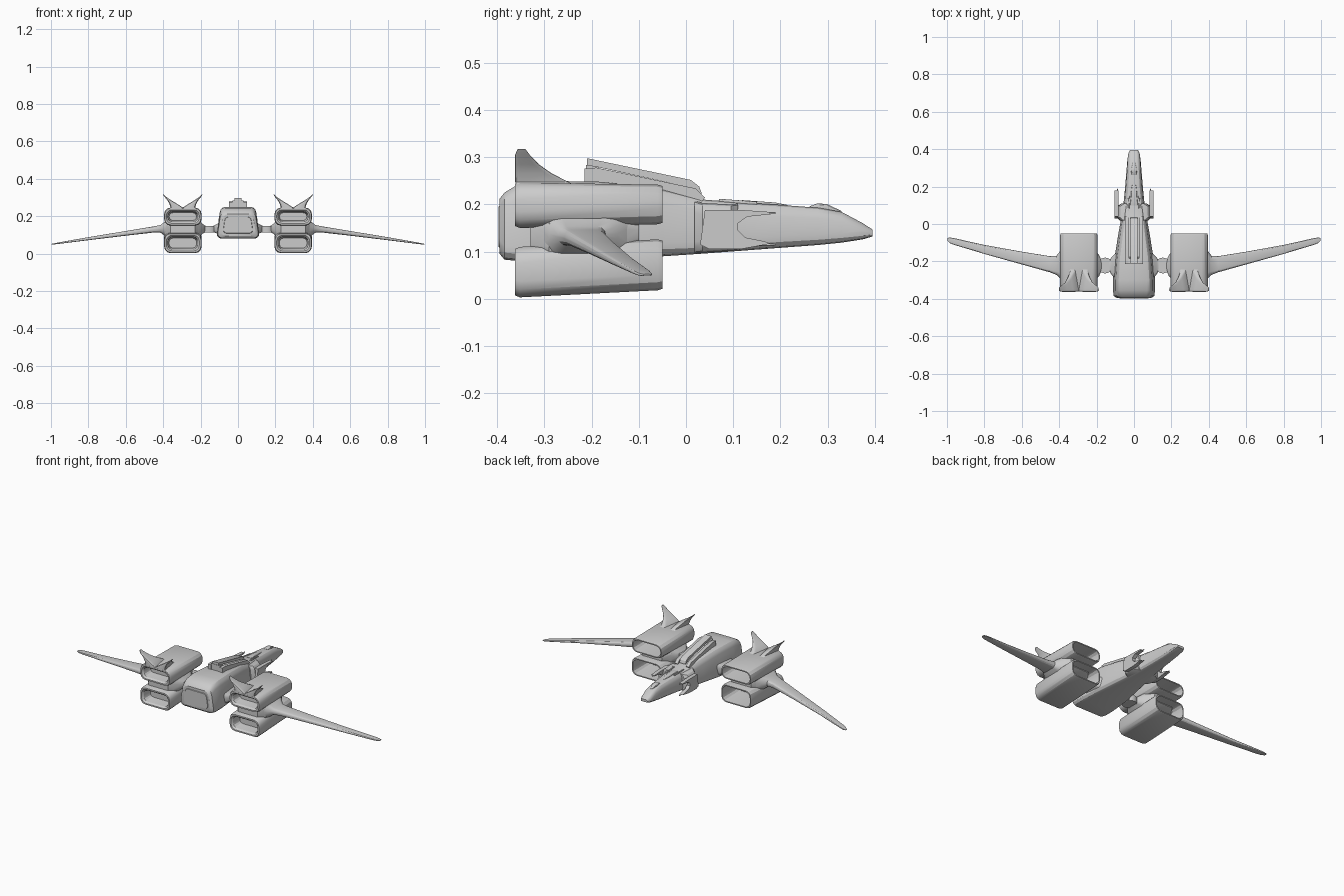
import bpy, bmesh, math


def finish(name, bm, mirror):
    bmesh.ops.recalc_face_normals(bm, faces=bm.faces)
    me = bpy.data.meshes.new(name)
    bm.to_mesh(me)
    bm.free()
    ob = bpy.data.objects.new(name, me)
    bpy.context.collection.objects.link(ob)
    if mirror:
        ob.modifiers.new("Mirror", 'MIRROR')
    return ob


def ring(u0, u1, v0, v1, r, taper=0.0, seg=3):
    """Rounded rectangle; taper narrows the upper side."""
    r = min(r, (u1 - u0) * 0.49, (v1 - v0) * 0.49)
    mid = (u0 + u1) / 2
    pts = []
    corners = [(u1 - r, v1 - r), (u0 + r, v1 - r), (u0 + r, v0 + r), (u1 - r, v0 + r)]
    for k, (cu, cv) in enumerate(corners):
        for i in range(seg + 1):
            a = math.pi / 2 * (k + i / seg)
            u, v = cu + r * math.cos(a), cv + r * math.sin(a)
            pts.append((mid + (u - mid) * (1 - taper * (v - v0) / (v1 - v0)), v))
    return pts


def loft(name, axis, sections, mirror=False):
    """Skin rounded rectangles (pos, u0, u1, v0, v1, radius[, taper]) along an axis."""
    place = {'x': lambda p, u, v: (p, u, v),
             'y': lambda p, u, v: (u, p, v),
             'z': lambda p, u, v: (u, v, p)}[axis]
    bm = bmesh.new()
    rings = [[bm.verts.new(place(s[0], u, v)) for u, v in ring(*s[1:])] for s in sections]
    n = len(rings[0])
    for a, b in zip(rings, rings[1:]):
        for i in range(n):
            j = (i + 1) % n
            bm.faces.new((a[i], a[j], b[j], b[i]))
    bm.faces.new(rings[0])
    bm.faces.new(rings[-1])
    return finish(name, bm, mirror)


def plate(name, outline, x0, x1, mirror=True):
    """Extrude a (y, z) outline from x0 to x1."""
    bm = bmesh.new()
    f = bm.faces.new([bm.verts.new((x0, y, z)) for y, z in outline])
    ext = bmesh.ops.extrude_face_region(bm, geom=[f])
    bmesh.ops.translate(bm, vec=(x1 - x0, 0, 0),
                        verts=[e for e in ext['geom'] if isinstance(e, bmesh.types.BMVert)])
    return finish(name, bm, mirror)


# fuselage: y, z bottom, z top, half width, corner radius
body = [(-.395, .095, .212, .098, .03), (-.385, .083, .225, .113, .03),
        (-.355, .08, .243, .117, .03), (-.30, .08, .25, .117, .03),
        (-.18, .083, .248, .108, .03), (-.05, .09, .232, .087, .03),
        (.04, .096, .21, .070, .025), (.12, .102, .204, .058, .025),
        (.20, .108, .199, .050, .025), (.28, .114, .193, .043, .022),
        (.33, .119, .184, .039, .02), (.375, .126, .160, .034, .015),
        (.395, .132, .147, .024, .007)]
loft("fuselage", 'y', [(y, -w, w, a, b, r, .2) for y, a, b, w, r in body])

# tail plate on the fuselage rear
loft("tail_plate", 'y', [(-.398, -.08, .08, .11, .195, .02, .15), (-.38, -.09, .09, .10, .205, .02, .15)])

# engine pods: hollow intake at +y, recessed exhaust at -y
X0, X1 = .195, .395


def pod(name, rear, front):
    def sec(y, t, z, inset):
        return (y, X0 + inset, X1 - inset, z[0] + inset, z[1] - inset, .034 - inset * .5)
    loft(name, 'y', [sec(-.30, 0, rear, .027), sec(-.352, 0, rear, .02), sec(-.362, 0, rear, .012),
                     sec(-.362, 0, rear, .004), sec(-.352, 0, rear, 0), sec(-.06, 0, front, 0),
                     sec(-.05, 0, front, .003), sec(-.05, 0, front, .009),
                     sec(-.19, 0, front, .018)], True)


pod("upper_engine_pod", (.150, .246), (.158, .242))
pod("lower_engine_pod", (.003, .110), (.018, .126))

# spine joining the two pods of each side
loft("pod_spine", 'y', [(-.33, .23, .36, .095, .165, .02), (-.29, .20, .39, .09, .17, .02),
                        (-.15, .20, .39, .09, .17, .02), (-.10, .23, .36, .11, .165, .02)], True)

# swept, drooping wings with flared roots
loft("wing", 'x', [(.37, -.31, -.12, .085, .18, .03), (.395, -.29, -.145, .098, .168, .03),
                   (.415, -.272, -.17, .113, .153, .018), (.45, -.258, -.172, .113, .146, .015),
                   (.60, -.216, -.148, .096, .121, .012), (.80, -.160, -.112, .072, .088, .008),
                   (.96, -.112, -.076, .052, .060, .004), (.985, -.102, -.072, .049, .055, .003),
                   (.998, -.090, -.075, .048, .052, .002)], True)

# pivot struts between fuselage and pods
loft("strut_flare", 'x', [(.09, -.30, -.15, .095, .17, .02), (.118, -.275, -.175, .11, .155, .015),
                          (.135, -.245, -.20, .116, .147, .012), (.172, -.245, -.20, .116, .147, .012),
                          (.187, -.28, -.165, .108, .158, .02), (.215, -.31, -.13, .085, .18, .03)], True)
bm = bmesh.new()
bmesh.ops.create_cone(bm, cap_ends=True, segments=24, radius1=.042, radius2=.042, depth=.036)
bmesh.ops.translate(bm, verts=bm.verts, vec=(.154, -.222, .131))
finish("strut_pivot", bm, True)

# V tail fins on every upper pod
for name, s in (("outer_fin", 1), ("inner_fin", -1)):
    secs = []
    for z, a, b, y0, y1 in ((.235, -.008, .085, -.361, -.225), (.248, .0, .068, -.362, -.25),
                            (.266, .028, .074, -.363, -.285), (.285, .060, .084, -.363, -.312),
                            (.306, .092, .100, -.362, -.332), (.317, .103, .107, -.357, -.340)):
        u = sorted((.295 + s * a, .295 + s * b))
        secs.append((z, u[0], u[1], y0, y1, .012, .6))
    loft(name, 'z', secs, True)

# dorsal ramp: side rails, rear block and raised centre bar
plate("dorsal_rail", [(-.215, .235), (-.215, .276), (-.19, .278), (.02, .234), (.04, .215), (.03, .20)], .027, .048)
plate("dorsal_rear_block", [(-.212, .24), (-.212, .284), (-.185, .28), (-.175, .24)], -.03, .03, False)
plate("dorsal_bar", [(-.21, .284), (-.21, .298), (.01, .252), (.028, .238), (.034, .222),
                     (.025, .226), (0, .238)], -.02, .02, False)

# forward collar with pronged cheek plates
loft("collar", 'y', [(.018, -.078, .078, .096, .208, .025, .15), (.035, -.096, .096, .098, .203, .025, .12),
                     (.095, -.094, .094, .102, .200, .025, .12), (.11, -.07, .07, .104, .202, .025, .12)])
plate("cheek_plate", [(.03, .115), (.05, .105), (.12, .106), (.18, .117), (.165, .122), (.125, .13),
                      (.11, .145), (.11, .16), (.13, .174), (.178, .179), (.178, .184),
                      (.12, .188), (.04, .188)], .082, .104)
for name, z in (("upper_prong", .1815), ("lower_prong", .1145)):
    loft(name, 'y', [(.09, .084, .094, z - .005, z + .005, .004),
                     (.19, .087, .091, z - .002, z + .002, .001)], True)

# nose details: sensor bump, spine panel and fairing strips
loft("nose_bump", 'y', [(.262, -.012, .012, .185, .196, .004), (.278, -.015, .015, .185, .202, .006),
                        (.298, -.014, .014, .180, .201, .006), (.33, -.006, .006, .175, .186, .004)])
loft("spine_panel", 'y', [(.10, -.018, .018, .19, .207, .004), (.12, -.018, .018, .19, .209, .004),
                          (.19, -.014, .014, .19, .204, .004), (.215, -.008, .008, .19, .199, .003)])
loft("top_strip", 'y', [(.07, .026, .036, .19, .212, .003), (.15, .022, .030, .19, .206, .003)], True)

# smooth shading with sharp edges kept
bpy.ops.object.select_all(action='SELECT')
bpy.context.view_layer.objects.active = bpy.context.selected_objects[0]
bpy.ops.object.shade_smooth_by_angle(angle=math.radians(28))
